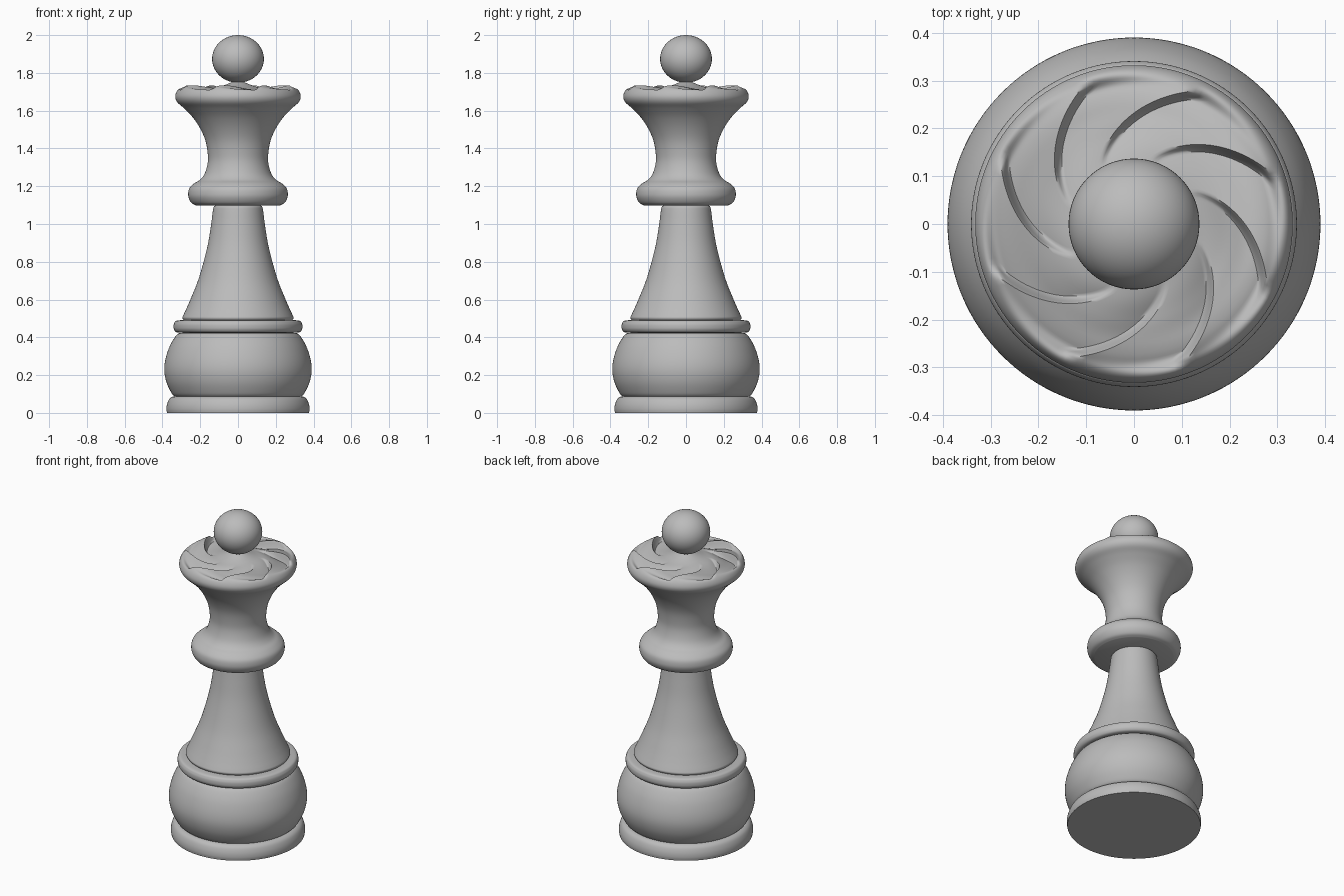
import bpy
import bmesh
from math import cos, sin, pi, radians
from mathutils import Vector

if "Cube" in bpy.data.objects:
    bpy.data.objects.remove(bpy.data.objects["Cube"])

grey = bpy.data.materials.new("plain grey")
colour = (0.5, 0.5, 0.5, 1)
grey.diffuse_color = colour
grey.use_nodes = True
grey.node_tree.nodes["Principled BSDF"].inputs["Base Color"].default_value = colour


def finish(ob, angle):
    ob.data.materials.append(grey)
    bpy.ops.object.select_all(action="DESELECT")
    ob.select_set(True)
    bpy.context.view_layer.objects.active = ob
    bpy.ops.object.shade_smooth_by_angle(angle=radians(angle))


def smooth_path(points, steps=5):
    """Catmull-Rom curve through (radius, height) points."""
    p = [Vector(q) for q in points]
    p = [2 * p[0] - p[1]] + p + [2 * p[-1] - p[-2]]
    path = []
    for a, b, c, d in zip(p, p[1:], p[2:], p[3:]):
        for i in range(steps):
            t = i / steps
            path.append(0.5 * (2 * b + (c - a) * t + (2 * a - 5 * b + 4 * c - d) * t ** 2
                               + (3 * b - a - 3 * c + d) * t ** 3))
    return path + [p[-2]]


def lathe(name, points, place=None, segments=128, angle=40):
    """Turn a smooth profile about z and cap both ends."""
    bm = bmesh.new()
    rings = []
    for r, z in smooth_path(points):
        ring = []
        for i in range(segments):
            a = 2 * pi * i / segments
            turn, lift = place(r, z, a) if place else (0, 0)
            ring.append(bm.verts.new((r * cos(a + turn), r * sin(a + turn), z + lift)))
        rings.append(ring)
    for low, high in zip(rings, rings[1:]):
        for i in range(segments):
            j = (i + 1) % segments
            bm.faces.new((low[i], low[j], high[j], high[i]))
    bm.faces.new(rings[0][::-1])
    bm.faces.new(rings[-1])
    mesh = bpy.data.meshes.new(name)
    bm.to_mesh(mesh)
    bm.free()
    ob = bpy.data.objects.new(name, mesh)
    bpy.context.collection.objects.link(ob)
    finish(ob, angle)


def fade(x, start, end):
    t = min(max((x - start) / (end - start), 0), 1)
    return t * t * (3 - 2 * t)


def swirl(r, z, a):
    """Eight spiral petals, each stepping up sharply then sloping away."""
    if z < 1.69:
        return 0, 0
    turn = radians(40) * min(max((0.3 - r) / 0.12, 0), 1.3)
    u = (a / (pi / 4) - 0.5) % 1
    saw = u / 0.86 if u < 0.86 else 1 - fade(u, 0.86, 1)
    depth = 0.042 * fade(r, 0.12, 0.25) * (1 - fade(r, 0.285, 0.325))
    return turn, -depth * saw


# Foot, bowl and ring
lathe("foot", [(0.376, 0), (0.379, 0.02), (0.376, 0.045), (0.366, 0.07), (0.352, 0.083), (0.335, 0.088)])
lathe("bowl", [(0.335, 0.086), (0.352, 0.105), (0.378, 0.16), (0.39, 0.22), (0.385, 0.28),
               (0.365, 0.345), (0.338, 0.395), (0.315, 0.42), (0.29, 0.424)])
lathe("ring", [(0.29, 0.424), (0.325, 0.427), (0.338, 0.44), (0.341, 0.457),
               (0.338, 0.474), (0.325, 0.488), (0.28, 0.492)])

# Flared stem
lathe("stem", [(0.288, 0.49), (0.294, 0.503), (0.289, 0.518), (0.272, 0.555), (0.248, 0.61),
               (0.212, 0.7), (0.182, 0.8), (0.158, 0.9), (0.142, 1.0), (0.133, 1.07),
               (0.128, 1.092), (0.115, 1.1)])

# Collar, waist and swirled crown in one turned piece
lathe("crown", [(0.222, 1.098), (0.245, 1.11), (0.26, 1.135), (0.264, 1.16), (0.257, 1.19),
                (0.232, 1.215), (0.2, 1.235), (0.176, 1.268), (0.161, 1.32), (0.16, 1.37),
                (0.172, 1.44), (0.2, 1.505), (0.24, 1.565), (0.285, 1.612), (0.32, 1.643),
                (0.332, 1.67), (0.327, 1.697), (0.31, 1.722), (0.288, 1.733), (0.26, 1.732),
                (0.22, 1.722), (0.18, 1.715), (0.13, 1.718), (0.08, 1.732), (0.03, 1.752)],
      swirl, segments=160, angle=60)

# Ball finial
bpy.ops.mesh.primitive_uv_sphere_add(segments=64, ring_count=32, radius=1, location=(0, 0, 1.874))
ball = bpy.context.object
ball.name = "ball"
ball.scale = (0.137, 0.137, 0.126)
finish(ball, 40)
